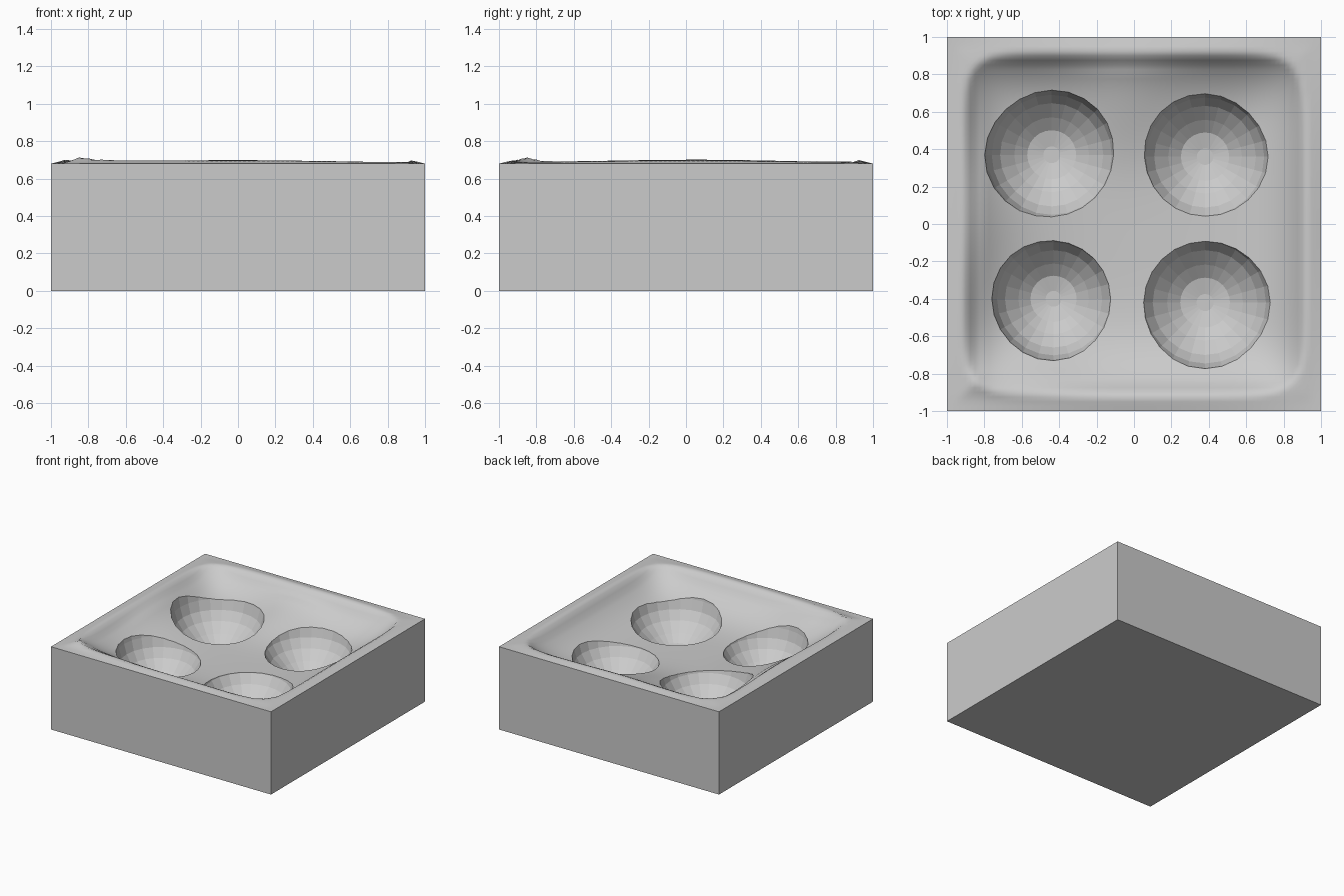
import bpy, bmesh
from math import sin, cos, pi, exp

if "Cube" in bpy.data.objects:
    bpy.data.objects.remove(bpy.data.objects["Cube"])

N = 80  # grid cells per side of the moulded top
EDGE = 0.68


def bump(x, y, cx, cy, r, h):
    return h * exp(-((x - cx) ** 2 + (y - cy) ** 2) / r ** 2)


def top_height(x, y):
    # sunken, pillow-like basin inside a low ridge that falls to the outer edge
    m = max(abs(x), abs(y))
    if m > 0.999:
        return EDGE
    d = (abs(x) ** 8 + abs(y) ** 8) ** (1 / 8)
    z = 0.465 + 0.225 * min(1, d / 0.92) ** 5
    inner = min(1, (1 - m) / 0.2)
    z += inner * (bump(x, y, -0.85, 0.1, 0.45, 0.06) + bump(x, y, -0.05, 0.65, 0.3, 0.06)
                  + bump(x, y, -0.6, -0.85, 0.3, 0.06))
    # slight crown of the ridge midway along each side
    crown = 0.02 * (1 - min(abs(x), abs(y)) ** 2)
    rim = EDGE + crown * min(1, (1 - m) / 0.08)
    t = max(0, min(1, (m - 0.86) / 0.08))
    return z * (1 - t) + rim * t


# block with moulded top
bm = bmesh.new()
c = [-1 + 2 * i / N for i in range(N + 1)]
grid = [[bm.verts.new((x, y, top_height(x, y))) for x in c] for y in c]
for j in range(N):
    for i in range(N):
        f = bm.faces.new((grid[j][i], grid[j][i + 1], grid[j + 1][i + 1], grid[j + 1][i]))
        f.smooth = True
base = [bm.verts.new((x, y, 0)) for x, y in ((-1, -1), (1, -1), (1, 1), (-1, 1))]
sides = [grid[0], [r[-1] for r in grid], grid[-1][::-1], [r[0] for r in grid][::-1]]
for k, s in enumerate(sides):
    bm.faces.new([base[k], base[(k + 1) % 4]] + s[::-1])
bm.faces.new(base[::-1])
bmesh.ops.recalc_face_normals(bm, faces=bm.faces)
me = bpy.data.meshes.new("block")
bm.to_mesh(me)
block = bpy.data.objects.new("block", me)
bpy.context.collection.objects.link(block)


def cup_cutter(name, x, y, r, bottom, seg=24):
    # faceted bowl: shallow floor, then a steeper wall
    prof = [(0.13, 0.0), (0.38, 0.02), (0.58, 0.07), (0.8, 0.14),
            (0.93, 0.21), (1.0, 0.29), (1.05, 0.39), (1.06, 0.7)]
    b = bmesh.new()
    rings = [[b.verts.new((x + r * p * cos(2 * pi * i / seg), y + r * p * sin(2 * pi * i / seg), bottom + z))
              for i in range(seg)] for p, z in prof]
    for lo, hi in zip(rings, rings[1:]):
        for i in range(seg):
            k = (i + 1) % seg
            b.faces.new((lo[i], lo[k], hi[k], hi[i]))
    b.faces.new(rings[0][::-1])
    b.faces.new(rings[-1])
    bmesh.ops.recalc_face_normals(b, faces=b.faces)
    m = bpy.data.meshes.new(name)
    b.to_mesh(m)
    b.free()
    ob = bpy.data.objects.new(name, m)
    bpy.context.collection.objects.link(ob)
    ob.hide_render = True
    return ob


# four bowl-shaped hollows
for k, (x, y, r) in enumerate([(-0.44, 0.37, 0.345), (-0.43, -0.40, 0.325),
                               (0.38, -0.42, 0.35), (0.38, 0.36, 0.34)]):
    mod = block.modifiers.new(f"hollow_{k}", 'BOOLEAN')
    mod.operation = 'DIFFERENCE'
    mod.solver = 'EXACT'
    mod.object = cup_cutter(f"hollow_cutter_{k}", x, y, r, 0.25)
